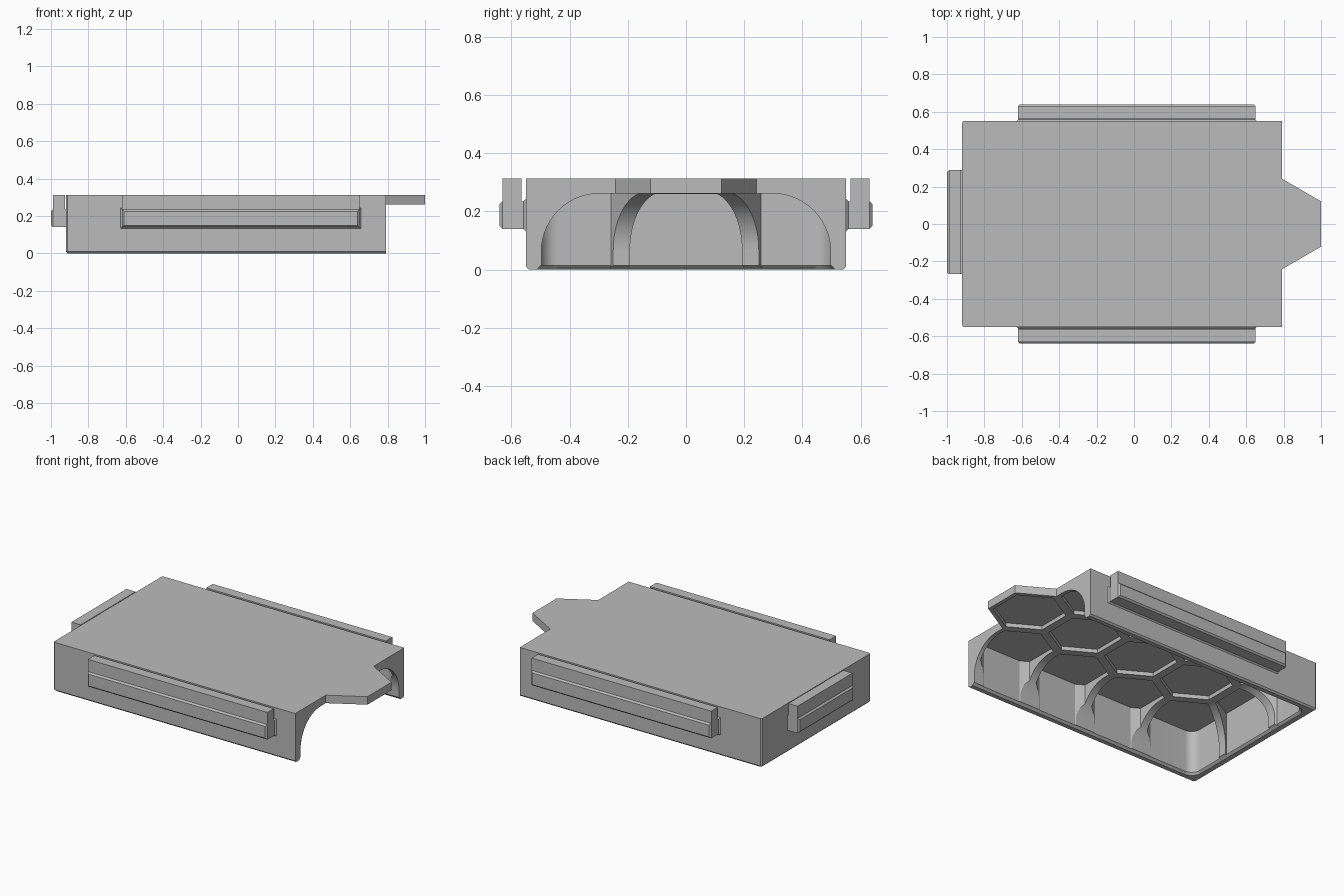
import bpy
import math
from mathutils import Vector

if "Cube" in bpy.data.objects:
    bpy.data.objects.remove(bpy.data.objects["Cube"])

grey = bpy.data.materials.new("plain_grey")
grey.use_nodes = True
grey.diffuse_color = (0.5, 0.5, 0.5, 1)
grey.node_tree.nodes["Principled BSDF"].inputs["Base Color"].default_value = (0.5, 0.5, 0.5, 1)

TOP, RIB_Z, CEILING = 0.313, 0.262, 0.287     # deck top, rib underside, pocket ceiling
LEFT, RIGHT, HALF = -0.92, 0.79, 0.55         # body limits
WALL_X, WALL_Y = -0.865, 0.5                  # inner faces of the walls
PITCH, SIDE, RIB = 0.42, 0.2425, 0.025        # honeycomb pitch, side, half rib width
ARCH = 0.2


def loft_mesh(loops):
    """Vertices and faces of closed solids, each a list of equal rings."""
    verts, faces = [], []
    for rings in loops:
        start, n = len(verts), len(rings[0])
        for ring in rings:
            verts += [tuple(p) for p in ring]
        for r in range(len(rings) - 1):
            a = start + r * n
            for i in range(n):
                j = (i + 1) % n
                faces.append((a + i, a + j, a + n + j, a + n + i))
        faces.append(tuple(reversed(range(start, start + n))))
        faces.append(tuple(range(len(verts) - n, len(verts))))
    return verts, faces


def solid(name, *loops):
    mesh = bpy.data.meshes.new(name)
    mesh.from_pydata(*loft_mesh(loops)[:1], [], loft_mesh(loops)[1])
    obj = bpy.data.objects.new(name, mesh)
    bpy.context.scene.collection.objects.link(obj)
    mesh.materials.append(grey)
    bpy.context.view_layer.objects.active = obj
    bpy.ops.object.select_all(action='DESELECT')
    obj.select_set(True)
    bpy.ops.object.mode_set(mode='EDIT')
    bpy.ops.mesh.select_all(action='SELECT')
    bpy.ops.mesh.normals_make_consistent(inside=False)
    bpy.ops.object.mode_set(mode='OBJECT')
    return obj


def at_z(points, z):
    return [(x, y, z) for x, y in points]


def combine(obj, cutter, operation):
    mod = obj.modifiers.new("cut", 'BOOLEAN')
    mod.operation, mod.solver, mod.object = operation, 'EXACT', cutter
    bpy.context.view_layer.objects.active = obj
    bpy.ops.object.modifier_apply(modifier=mod.name)
    bpy.data.objects.remove(cutter)


def arc(cx, cy, r, a, b, n=14):
    return [(cx + r * math.cos(math.radians(a + (b - a) * i / n)),
             cy + r * math.sin(math.radians(a + (b - a) * i / n))) for i in range(n + 1)]


def hexagon(cx, cy, r):
    return [(cx + r * math.cos(math.radians(30 + 60 * i)),
             cy + r * math.sin(math.radians(30 + 60 * i))) for i in range(6)]


# Outer block with eased bottom and left edges
def outline(inset):
    c, e = 0.008, inset
    return [(RIGHT, -HALF + e), (RIGHT, HALF - e), (LEFT + c + e, HALF - e),
            (LEFT + e, HALF - c - e), (LEFT + e, -HALF + c + e), (LEFT + c + e, -HALF + e)]


body = solid("tray_body", [at_z(outline(0.01), 0), at_z(outline(0), 0.01), at_z(outline(0), TOP)])

# Hexagonal tongue on the open end
tongue = solid("tongue", [at_z(hexagon(RIGHT, 0, SIDE), RIB_Z - 0.01),
                          at_z(hexagon(RIGHT, 0, SIDE), TOP)])
combine(body, tongue, 'UNION')


# Cavity envelope: rounded corners at the closed end, flared lower rim
def cavity(name):
    def ring(grow, z):
        w, x, r = WALL_Y + grow, WALL_X - grow, 0.06 + grow
        pts = [(1.3, -w), (1.3, w)]
        pts += arc(x + r, w - r, r, 90, 180, 8) + arc(x + r, r - w, r, 180, 270, 8)
        return at_z(pts, z)
    return solid(name, [ring(0.02, -0.01), ring(0.012, 0), ring(0, 0.014), ring(0, CEILING)])


# Vault below the ribs: arched across the width and at the closed end
w = WALL_Y - 0.003
half_arch = arc(w - ARCH, RIB_Z - ARCH, ARCH, 0, 90)
cross = [(w + 0.03, -0.05), (w + 0.03, 0.0), (w, 0.015)] + half_arch
cross += [(-y, z) for y, z in reversed(cross)]
vault = solid("vault", [[(x, y, z) for y, z in cross] for x in (-1.1, 1.2)])

x0 = WALL_X + 0.012
lengthwise = [(1.25, -0.06), (1.25, RIB_Z + 0.005)]
lengthwise += [(x, z) for x, z in arc(x0 + ARCH, RIB_Z + 0.005 - ARCH, ARCH, 90, 180)]
lengthwise += [(x0, 0.015), (x0 - 0.03, 0), (x0 - 0.03, -0.06)]
end_arch = solid("end_arch", [[(x, y, z) for x, z in lengthwise] for y in (-0.7, 0.7)])
combine(vault, end_arch, 'INTERSECT')
combine(vault, cavity("envelope_a"), 'INTERSECT')

# Honeycomb cells reaching up to the pocket ceiling
cell_r = SIDE - RIB / math.cos(math.radians(30))
cells = []


def add_cell(points):
    cells.append([at_z(points, -0.2), at_z(points, CEILING + 0.05)])


for k in range(5):
    add_cell(hexagon(RIGHT - k * PITCH, 0, cell_r))
for s in (-1, 1):
    for k in range(4):
        cx = RIGHT - (k + 0.5) * PITCH
        pts = hexagon(cx, s * 1.5 * SIDE, cell_r)
        if k == 3:      # the last cell fills the corner of the tray
            a = [p for p in pts if p[0] > cx - 0.01 and s * p[1] < 0.5]
            a.sort(key=lambda p: s * p[1])
            low_left = (cx - PITCH / 2 - 0.05, a[0][1] + s * (PITCH / 2 + 0.05) * math.tan(math.radians(30)))
            tip = (cx, s * (1.5 * SIDE + cell_r))
            pts = [a[0], a[1], a[2], tip, (low_left[0], tip[1]), low_left]
        add_cell(pts)
pockets = solid("pockets", *cells)
combine(pockets, cavity("envelope_b"), 'INTERSECT')

combine(body, vault, 'DIFFERENCE')
combine(body, pockets, 'DIFFERENCE')


# Clip rails: a bar with flared root and eased front, and an upright lip on it
def rail(name, origin, along, out, length):
    origin, along, out, up = Vector(origin), Vector(along), Vector(out), Vector((0, 0, 1))

    def ring(d, grow, z0, z1):
        h = length / 2 + grow
        return [origin + out * d + along * a + up * z for a, z in
                ((-h, z0 - grow), (h, z0 - grow), (h, z1 + grow), (-h, z1 + grow))]

    bar = [ring(d, g, 0.14, 0.235) for d, g in
           ((-0.02, 0.008), (0, 0.008), (0.008, 0), (0.08, 0), (0.09, -0.01))]
    lip = [ring(d, 0, 0.225, TOP) for d in (0.015, 0.08)]
    solid(name + "_bar", bar)
    solid(name + "_lip", lip)


for s, side in ((-1, "front"), (1, "back")):
    rail(side + "_rail", (0.015, s * HALF, 0), (1, 0, 0), (0, s, 0), 1.27)
rail("end_rail", (LEFT + 0.01, 0.01, 0), (0, 1, 0), (-1, 0, 0), 0.555)

# Smooth the curved vault surfaces, keep hard edges
bpy.ops.object.select_all(action='DESELECT')
body.select_set(True)
bpy.context.view_layer.objects.active = body
bpy.ops.object.shade_smooth_by_angle(angle=math.radians(25))
